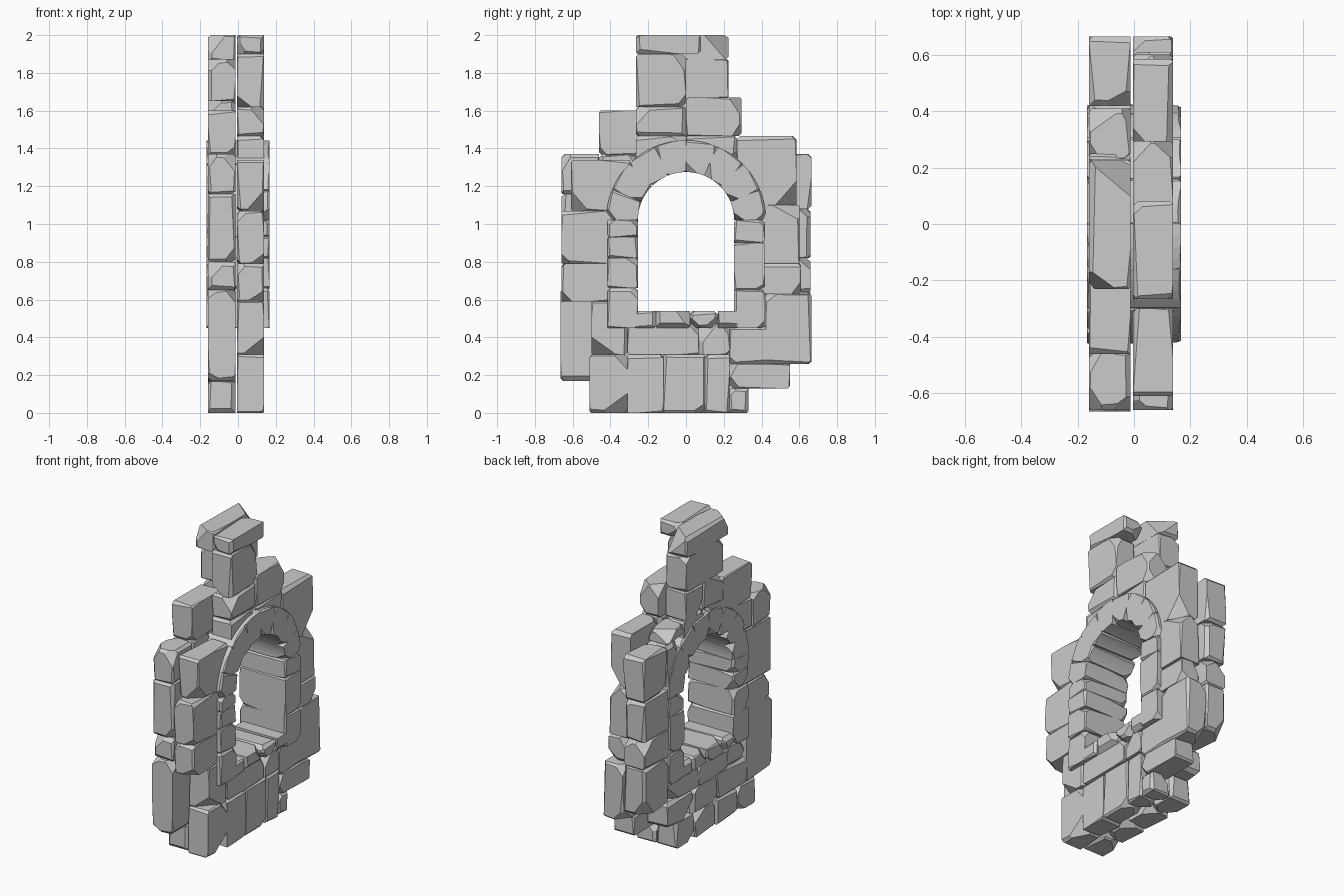
import bpy, bmesh, math, random
from mathutils import Vector

random.seed(7)
if "Cube" in bpy.data.objects:
    bpy.data.objects.remove(bpy.data.objects["Cube"], do_unlink=True)

stone_grey = bpy.data.materials.new("stone_grey")
stone_grey.use_nodes = True
GREY = (0.6, 0.6, 0.6, 1)
stone_grey.diffuse_color = GREY
stone_grey.node_tree.nodes["Principled BSDF"].inputs["Base Color"].default_value = GREY

X, Y, Z = Vector((1, 0, 0)), Vector((0, 1, 0)), Vector((0, 0, 1))
SPRING, INNER, OUTER, TRIM = 1.02, 0.255, 0.415, 0.167


def shave(bm, normal, depth):
    """Slice a sliver off the side of a stone that faces the normal."""
    normal = normal.normalized()
    reach = max(v.co.dot(normal) for v in bm.verts) - depth
    cut = bmesh.ops.bisect_plane(bm, geom=bm.verts[:] + bm.edges[:] + bm.faces[:],
                                 plane_co=normal * reach, plane_no=normal, clear_outer=True)
    edges = [e for e in cut["geom_cut"] if isinstance(e, bmesh.types.BMEdge)]
    bmesh.ops.holes_fill(bm, edges=edges, sides=0)


def chisel(bm, axes, wear):
    """Chip the edges and a few corners of a stone irregularly."""
    def jitter():
        return Vector([random.uniform(-0.12, 0.12) for _ in range(3)])
    for i, j in ((0, 1), (0, 2), (1, 2)):
        for s in (-1, 1):
            for t in (-1, 1):
                shave(bm, axes[i] * s + axes[j] * t + jitter(),
                      wear * random.uniform(0.15, 1.0))
    for _ in range(3):
        corner = sum((a * random.choice((-1, 1)) for a in axes), Vector())
        shave(bm, corner + jitter() * 3, wear * random.uniform(1.0, 2.2))


def add_stone(group, outline, x0, x1, axes=(X, Y, Z), wear=0.018):
    """Extrude a (y, z) outline through the wall, chip it, add it to the group."""
    bm = bmesh.new()
    face = bm.faces.new([bm.verts.new((x0, y, z)) for y, z in outline])
    moved = bmesh.ops.extrude_face_region(bm, geom=[face])["geom"]
    bmesh.ops.translate(bm, vec=X * (x1 - x0),
                        verts=[v for v in moved if isinstance(v, bmesh.types.BMVert)])
    bmesh.ops.recalc_face_normals(bm, faces=bm.faces[:])
    chisel(bm, axes, wear)
    bmesh.ops.recalc_face_normals(bm, faces=bm.faces[:])
    mesh = bpy.data.meshes.new("stone_part")
    bm.to_mesh(mesh)
    bm.free()
    group.from_mesh(mesh)
    bpy.data.meshes.remove(mesh)


def add_course(group, z0, z1, joints, x0, x1, wear=0.018):
    """Lay a row of block stones between successive joints."""
    for y0, y1 in zip(joints, joints[1:]):
        add_stone(group, [(y0, z0), (y1, z0), (y1, z1), (y0, z1)], x0, x1, wear=wear)


def finish(group, name):
    mesh = bpy.data.meshes.new(name)
    group.to_mesh(mesh)
    group.free()
    mesh.materials.append(stone_grey)
    bpy.context.collection.objects.link(bpy.data.objects.new(name, mesh))


# Wall layer on the left: bottom z, top z, joints along y
left_courses = [
    (0, .31, (-.51, -.31, -.12, .1, .23)), (0, .13, (.23, .33)),
    (.13, .26, (.23, .55)), (.26, .46, (.23, .44)), (.26, .63, (.42, .665)),
    (.31, .47, (-.31, .07, .23)), (.31, .59, (-.5, -.31)),
    (.59, .79, (-.66, -.3)), (.79, 1.07, (-.66, -.3)), (1.07, 1.34, (-.61, -.3)),
    (.63, .79, (.3, .61)), (.79, 1.1, (.3, .6)), (1.1, 1.465, (.27, .585)),
    (1.3, 1.465, (-.265, 0, .27)), (1.465, 1.62, (-.265, 0)),
    (1.465, 1.67, (0, .295)), (1.62, 1.9, (-.265, 0)), (1.9, 2, (-.265, .08)),
]
# Wall layer on the right
right_courses = [
    (0, .165, (-.5, -.3, -.08, .13, .33)), (.17, .65, (-.665, -.4)),
    (.165, .33, (-.4, -.1, .16, .42)), (.33, .47, (-.4, -.2, .1, .42)),
    (.33, .64, (.4, .66)), (.65, .8, (-.66, -.3)), (.8, 1.16, (-.66, -.3)),
    (1.16, 1.37, (-.66, -.46, -.25)), (.64, .82, (.3, .66)),
    (.82, 1.08, (.3, .66)), (1.08, 1.37, (.27, .42, .665)),
    (1.3, 1.46, (-.27, 0, .25)), (1.37, 1.45, (.23, .41)),
    (1.36, 1.6, (-.46, -.155)), (1.46, 1.65, (-.155, .05, .23)),
    (1.65, 1.87, (-.18, .225)), (1.87, 2, (-.23, .225)),
]
for name, courses, x0, x1 in (("left_wall_stones", left_courses, -.004, .138),
                              ("right_wall_stones", right_courses, -.16, -.012)):
    group = bmesh.new()
    for z0, z1, joints in courses:
        add_course(group, z0, z1, joints, x0, x1)
    finish(group, name)

# Window jambs, running through the whole wall
group = bmesh.new()
for side, joints in ((-1, (.45, .66, .82, .93, SPRING)), (1, (.45, .65, .9, SPRING))):
    span = sorted((side * INNER, side * OUTER))
    for z0, z1 in zip(joints, joints[1:]):
        add_course(group, z0, z1, span, -TRIM, TRIM, wear=0.012)
finish(group, "window_jambs")

# Arch of wedge stones
group = bmesh.new()
COUNT, STEPS = 8, 4
for k in range(COUNT):
    angles = [math.pi * (k + s / STEPS) / COUNT for s in range(STEPS + 1)]
    ring = [(r * math.cos(a), SPRING + r * math.sin(a))
            for r, arc in ((INNER, angles), (OUTER + 0.008, angles[::-1])) for a in arc]
    mid = angles[STEPS // 2]
    radial = Vector((0, math.cos(mid), math.sin(mid)))
    add_stone(group, ring, -TRIM, TRIM, (X, radial, X.cross(radial)), wear=0.01)
finish(group, "window_arch")

# Window sill
group = bmesh.new()
add_course(group, .45, .54, (-.4, -.3, -.16, .02, .17, .41), -TRIM, TRIM, wear=0.02)
finish(group, "window_sill")
